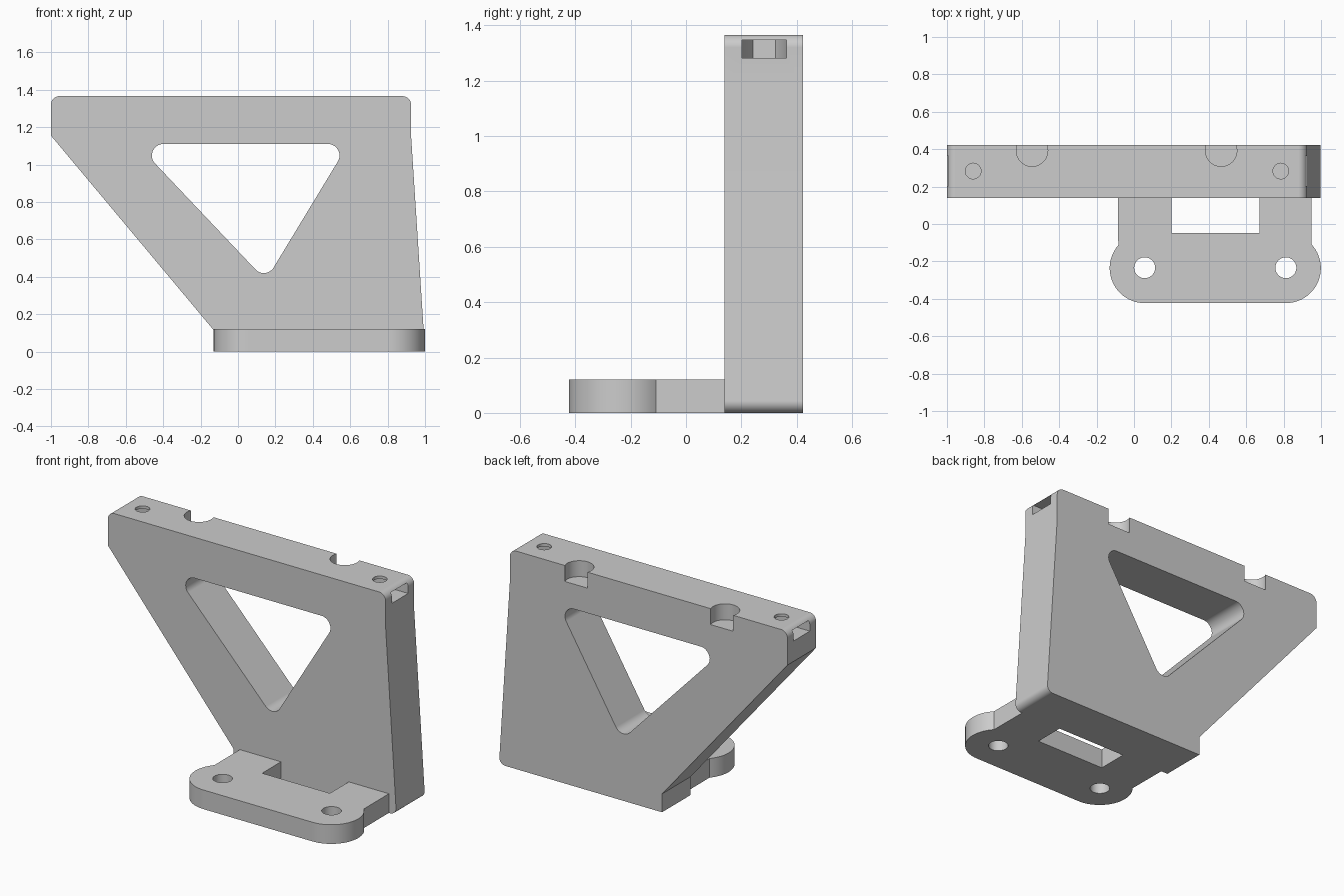
import bpy
import bmesh
from math import cos, sin, tan, radians
from mathutils import Vector

cube = bpy.data.objects.get("Cube")
if cube:
    bpy.data.objects.remove(cube, do_unlink=True)

grey = bpy.data.materials.new("plain grey")
grey.use_nodes = True
colour = (0.604, 0.604, 0.604, 1)
grey.diffuse_color = colour
grey.node_tree.nodes["Principled BSDF"].inputs["Base Color"].default_value = colour


def arc(cx, cy, r, start, end, steps):
    angles = [radians(start + (end - start) * i / steps) for i in range(steps + 1)]
    return [(cx + r * cos(a), cy + r * sin(a)) for a in angles]


def sweep(centre, first, last, r, steps=12):
    """Arc around a centre from one direction to another, the short way."""
    return [tuple(centre + first.lerp(last, k / steps).normalized() * r)
            for k in range(steps + 1)]


def rounded(corners):
    """Outline with a fillet of the given radius at each (u, v, radius) corner."""
    points = []
    for i, (u, v, r) in enumerate(corners):
        p = Vector((u, v))
        if r == 0:
            points.append(tuple(p))
            continue
        a = (Vector(corners[i - 1][:2]) - p).normalized()
        b = (Vector(corners[(i + 1) % len(corners)][:2]) - p).normalized()
        half = a.angle(b) / 2
        centre = p + (a + b).normalized() * r / sin(half)
        reach = r / tan(half)
        points += sweep(centre, p + a * reach - centre, p + b * reach - centre, r)
    return points


def prism(name, outline, low, high, axis="Z"):
    """Extrude an outline along Z (outline in x, y) or Y (outline in x, z)."""
    bm = bmesh.new()
    place = (lambda u, v, w: (u, v, w)) if axis == "Z" else (lambda u, v, w: (u, w, v))
    base = bm.faces.new([bm.verts.new(place(u, v, low)) for u, v in outline])
    new = bmesh.ops.extrude_face_region(bm, geom=[base])["geom"]
    moved = [g for g in new if isinstance(g, bmesh.types.BMVert)]
    bmesh.ops.translate(bm, verts=moved, vec=place(0, 0, high - low))
    bmesh.ops.recalc_face_normals(bm, faces=bm.faces)
    mesh = bpy.data.meshes.new(name)
    bm.to_mesh(mesh)
    bm.free()
    obj = bpy.data.objects.new(name, mesh)
    bpy.context.collection.objects.link(obj)
    mesh.materials.append(grey)
    return obj


def activate(obj):
    bpy.ops.object.select_all(action="DESELECT")
    obj.select_set(True)
    bpy.context.view_layer.objects.active = obj


def cut(obj, cutter):
    cutter.hide_render = True
    activate(obj)
    mod = obj.modifiers.new("cut", "BOOLEAN")
    mod.operation = "DIFFERENCE"
    mod.solver = "EXACT"
    mod.object = cutter
    bpy.ops.object.modifier_apply(modifier=mod.name)
    bpy.data.objects.remove(cutter, do_unlink=True)


def finish(obj):
    activate(obj)
    bpy.ops.object.shade_smooth_by_angle(angle=radians(30))
    mod = obj.modifiers.new("even shading", "WEIGHTED_NORMAL")
    mod.keep_sharp = True


top, back, front = 1.366, 0.423, 0.14

# Upright plate with rounded corners
plate = prism("upright_plate", rounded([
    (-1, 1.155, 0), (-1, top, 0.045), (0.925, top, 0.045), (0.925, 1.16, 0),
    (1.0, 0, 0.04), (-0.13, 0, 0), (-0.13, 0.115, 0)]), front, back, "Y")

# Triangular window: tangent lines around three corner circles
centres = [Vector(c) for c in ((-0.4, 1.049), (0.482, 1.049), (0.138, 0.481))]
window = []
for i, c in enumerate(centres):
    before = (c - centres[i - 1]).normalized()
    after = (centres[(i + 1) % 3] - c).normalized()
    window += sweep(c, Vector((-before.y, before.x)), Vector((-after.y, after.x)), 0.061)
cut(plate, prism("window_cutter", window, 0, 0.6, "Y"))

# Round notches in the top back edge
for x in (-0.545, 0.466):
    cut(plate, prism("notch_cutter", arc(x, 0.392, 0.084, 0, 354, 59), top - 0.1, 1.5))

# Screw holes with side slots for hexagonal nuts
for x, side in ((-0.86, -1), (0.785, 1)):
    y, r = 0.283, 0.081
    tip = [(x - side * r * cos(radians(30)), y + s * r / 2) for s in (-1, 1)]
    slot = [tip[0], tip[1], (x, y + r), (x + side * 0.3, y + r),
            (x + side * 0.3, y - r), (x, y - r)]
    cut(plate, prism("nut_slot_cutter", slot, 1.283, 1.348))
    cut(plate, prism("screw_hole_cutter", arc(x, y, 0.042, 0, 350, 35), 1.3, 1.5))
finish(plate)

# Foot: two rounded ears, two necks and a rectangular gap against the plate
foot = prism("mounting_foot",
             [(0.2, front), (-0.085, front)]
             + arc(0.057, -0.236, 0.187, 139, 270, 24)
             + arc(0.812, -0.236, 0.187, 270, 403, 24)
             + [(0.948, front), (0.67, front), (0.67, -0.047), (0.2, -0.047)],
             0, 0.12)
for x in (0.057, 0.812):
    cut(foot, prism("bolt_hole_cutter", arc(x, -0.234, 0.056, 0, 350, 35), -0.1, 0.3))
finish(foot)
